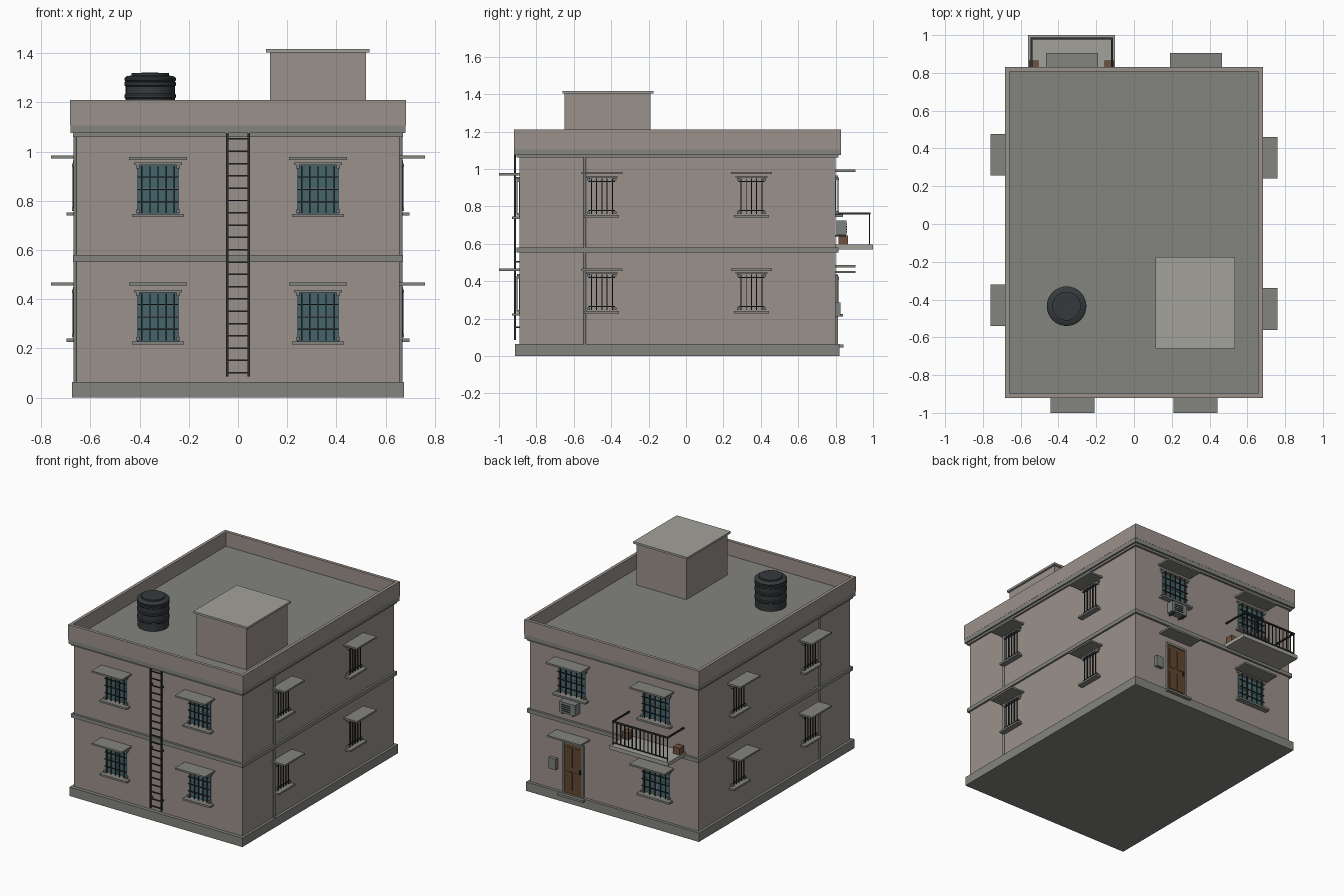
import bpy, bmesh, math
from mathutils import Vector

if "Cube" in bpy.data.objects:
    bpy.data.objects.remove(bpy.data.objects["Cube"])

def mat(name, r, g, b):
    m = bpy.data.materials.new(name)
    m.diffuse_color = (r, g, b, 1)
    m.use_nodes = True
    m.node_tree.nodes["Principled BSDF"].inputs["Base Color"].default_value = m.diffuse_color
    return m

WALL = mat("plaster", 0.33, 0.285, 0.26)
STONE = mat("concrete", 0.23, 0.235, 0.215)
CAP = mat("light_concrete", 0.36, 0.355, 0.32)
IRON = mat("iron", 0.025, 0.03, 0.03)
GLASS = mat("glass", 0.06, 0.13, 0.15)
WOOD = mat("wood", 0.12, 0.065, 0.03)
CLAY = mat("clay", 0.16, 0.085, 0.05)
TANK = mat("tank_plastic", 0.035, 0.042, 0.045)
METAL = mat("painted_metal", 0.2, 0.22, 0.21)

def boxes(name, items, m):
    """One object from (x0, x1, y0, y1, z0, z1) boxes."""
    bm = bmesh.new()
    for b in items:
        lo = [min(b[i], b[i + 1]) for i in (0, 2, 4)]
        hi = [max(b[i], b[i + 1]) for i in (0, 2, 4)]
        for v in bmesh.ops.create_cube(bm, size=1)['verts']:
            v.co = Vector([lo[i] if v.co[i] < 0 else hi[i] for i in range(3)])
    me = bpy.data.meshes.new(name)
    bm.to_mesh(me)
    bm.free()
    ob = bpy.data.objects.new(name, me)
    bpy.context.collection.objects.link(ob)
    me.materials.append(m)
    return ob

def on(side, u0, u1, d0, d1, z0, z1):
    """Box on a wall: u along the wall, d outward from its face."""
    if side == "front":
        return (u0, u1, -0.89 - d0, -0.89 - d1, z0, z1)
    if side == "back":
        return (u0, u1, 0.80 + d0, 0.80 + d1, z0, z1)
    s = 1 if side == "right" else -1
    return (s * (0.657 + d0), s * (0.657 + d1), u0, u1, z0, z1)

def cylinder(name, x, y, z0, z1, r, m, n=12):
    bpy.ops.mesh.primitive_cylinder_add(vertices=n, radius=r, depth=z1 - z0,
                                        location=(x, y, (z0 + z1) / 2))
    ob = bpy.context.object
    ob.name = name
    ob.data.materials.append(m)
    bpy.ops.object.shade_smooth_by_angle()
    return ob

# Main body, plinth and horizontal bands
walls = boxes("walls", [(-.657, .657, -.89, .80, .03, 1.09)], WALL)
boxes("plinth", [(-.675, .675, -.915, .82, 0, .063)], STONE)
boxes("floor_band", [(-.67, .67, -.905, .815, .552, .579)], STONE)
boxes("cornice", [(-.67, .67, -.905, .815, 1.06, 1.075)], STONE)
boxes("roof_slab", [(-.681, .681, -.919, .829, 1.075, 1.108)], STONE)
T = .022
boxes("parapet", [(-.682, .682, -.92, -.92 + T, 1.105, 1.21), (-.682, .682, .83 - T, .83, 1.105, 1.21),
                  (-.682, -.682 + T, -.92 + T, .83 - T, 1.105, 1.21),
                  (.682 - T, .682, -.92 + T, .83 - T, 1.105, 1.21)], WALL)

# Stair house on the roof
boxes("stair_house", [(.13, .52, -.65, -.19, 1.105, 1.402)], WALL)
boxes("stair_house_cap", [(.113, .535, -.66, -.175, 1.402, 1.416)], CAP)

# Water tank: lathed profile with ribs and a lid
profile = [(0, 1.108), (.1, 1.108), (.1, 1.16), (.105, 1.165), (.105, 1.175), (.1, 1.18),
           (.1, 1.215), (.105, 1.22), (.105, 1.23), (.1, 1.235), (.1, 1.265), (.105, 1.27),
           (.105, 1.28), (.1, 1.285), (.105, 1.29), (.105, 1.298), (.095, 1.306),
           (.076, 1.309), (.076, 1.319), (0, 1.321)]
bm = bmesh.new()
vs = [bm.verts.new((r, 0, z)) for r, z in profile]
es = [bm.edges.new(p) for p in zip(vs, vs[1:])]
bmesh.ops.spin(bm, geom=vs + es, axis=(0, 0, 1), cent=(0, 0, 0), angle=2 * math.pi, steps=32)
bmesh.ops.remove_doubles(bm, verts=bm.verts, dist=1e-4)
bmesh.ops.recalc_face_normals(bm, faces=bm.faces)
me = bpy.data.meshes.new("water_tank")
bm.to_mesh(me)
bm.free()
me.materials.append(TANK)
tank = bpy.data.objects.new("water_tank", me)
bpy.context.collection.objects.link(tank)
tank.location = (-.357, -.435, 0)
bpy.context.view_layer.objects.active = tank
tank.select_set(True)
bpy.ops.object.shade_smooth_by_angle(angle=math.radians(30))

# Windows: opening, glass, frame, grille, sill and awning
cutters = []
def window(side, u, z, half, awn_half, awn_z, awn_d, sill_d, glass=True, sill=True):
    tag = f"{side}_{'upper' if z > .5 else 'lower'}_{'b' if u > 0 else 'a'}"
    h, t = .2, .005
    if glass:
        cutters.append(on(side, u - half, u + half, -.02, .05, z, z + h))
        boxes(f"glass_{tag}", [on(side, u - half, u + half, -.03, -.012, z, z + h)], GLASS)
        boxes(f"frame_{tag}", [
            on(side, u - half, u - half + t, -.018, .002, z, z + h),
            on(side, u + half - t, u + half, -.018, .002, z, z + h),
            on(side, u - t / 2, u + t / 2, -.018, -.008, z, z + h),
            on(side, u - half, u + half, -.018, -.008, z + .1, z + .104)], METAL)
    # Grille of square bars held off the wall by corner brackets
    g, r = half * .96, .0025
    bars = [on(side, u + k * g / 2.5 - r, u + k * g / 2.5 + r, .011, .016, z + .005, z + h - .005)
            for k in (-2, -1, 0, 1, 2)]
    bars += [on(side, u - g, u + g, .011, .016, z + q - r, z + q + r)
             for q in ((.05, .1, .15) if glass else (.025, .18))]
    boxes(f"grille_{tag}", bars, IRON)
    e = .007
    boxes(f"brackets_{tag}", [on(side, u + s * g - e, u + s * g + e, 0, .017, q - e, q + e)
                              for s in (-1, 1) for q in (z + .012, z + h - .008)], METAL)
    if sill:
        boxes(f"sill_{tag}", [on(side, u - half - .02, u + half + .02, 0, .04, z - .013, z)], STONE)
    boxes(f"lintel_{tag}", [on(side, u - half - .012, u + half + .012, 0, .013, z + h, z + h + .01)], STONE)
    boxes(f"awning_{tag}", [on(side, u - awn_half, u + awn_half, 0, awn_d, awn_z, awn_z + .012)], STONE)

for floor in (0, 1):
    for s in (-1, 1):
        window("front", s * .325, (.228, .746)[floor], .086, .117, (.455, .966)[floor], .11, .04)
    for side, us in (("right", (-.45, .35)), ("left", (-.43, .367))):
        for u in us:
            window(side, u, (.24, .753)[floor], .073, .11, (.455, .972)[floor], .103, .04, glass=False)
window("back", -.328, .225, .108, .137, .443, .105, .04)
window("back", -.328, .755, .108, .137, .984, .105, .04)
window("back", .328, .755, .108, .137, .984, .105, .04)

cutter = boxes("window_cutter", cutters, STONE)
cutter.hide_render = True
cutter.hide_set(True)
mod = walls.modifiers.new("openings", 'BOOLEAN')
mod.object = cutter
mod.operation = 'DIFFERENCE'

# Ladder on the front
boxes("ladder", [on("front", s * .043 - .005, s * .043 + .005, .018, .03, .085, 1.075) for s in (-1, 1)]
      + [on("front", -.043, .043, .021, .027, .098 + i * .05, .104 + i * .05) for i in range(20)]
      + [on("front", s * .043 - .004, s * .043 + .004, 0, .02, z, z + .008)
         for s in (-1, 1) for z in (.15, .5, .95)], IRON)

# Drain pipes on both sides
for s, n in ((-1, "left"), (1, "right")):
    cylinder(f"drain_pipe_{n}", s * .662, -.541, .06, 1.065, .007, METAL)

# Back door with frame, panels, handle, step and awning
D = .315
boxes("door", [on("back", D - .07, D + .07, -.01, .006, .06, .415)], WOOD)
boxes("door_panels", [on("back", D + s * .032 - .024, D + s * .032 + .024, 0, .009, a, b)
                      for s in (-1, 1) for a, b in ((.09, .22), (.25, .39))], WOOD)
boxes("door_frame", [on("back", D - .082, D - .07, 0, .013, .06, .43),
                     on("back", D + .07, D + .082, 0, .013, .06, .43),
                     on("back", D - .07, D + .07, 0, .013, .415, .43)], STONE)
boxes("door_handle", [on("back", D - .06, D - .052, 0, .018, .22, .25)], IRON)
boxes("door_step", [on("back", D - .1, D + .1, 0, .042, .045, .06)], STONE)
boxes("door_awning", [on("back", D - .125, D + .137, 0, .105, .473, .485)], STONE)

# Meter box and air conditioner
boxes("meter_box", [on("back", .44, .495, 0, .025, .21, .287)], METAL)
boxes("air_conditioner", [on("back", .265, .39, .005, .058, .648, .725)], METAL)
boxes("air_conditioner_grille", [on("back", .3, .375, .056, .06, .66 + i * .014, .667 + i * .014)
                                 for i in range(4)], IRON)
boxes("air_conditioner_brackets", [on("back", u, u + .008, 0, .055, .638, .648) for u in (.285, .365)], IRON)

# Balcony slab, railing and planters
boxes("balcony_slab", [(-.56, -.1, .80, 1.0, .57, .597)], CAP)
x0, x1, y1 = -.543, -.117, .982
rail = [(x0 - .005, x1 + .005, y1 - .005, y1 + .005, .757, .767),
        (x0, x1, y1 - .003, y1 + .003, .612, .618)]
rail += [(x - .005, x + .005, .80, y1, .757, .767) for x in (x0, x1)]
rail += [(x0 + (x1 - x0) * i / 14 - .003, x0 + (x1 - x0) * i / 14 + .003, y1 - .003, y1 + .003,
          .595 if i % 14 == 0 else .612, .76) for i in range(15)]
boxes("balcony_railing", rail, IRON)
boxes("balcony_planters", [(x - .025, x + .025, .815, .865, .597, .645) for x in (-.53, -.132)], CLAY)
